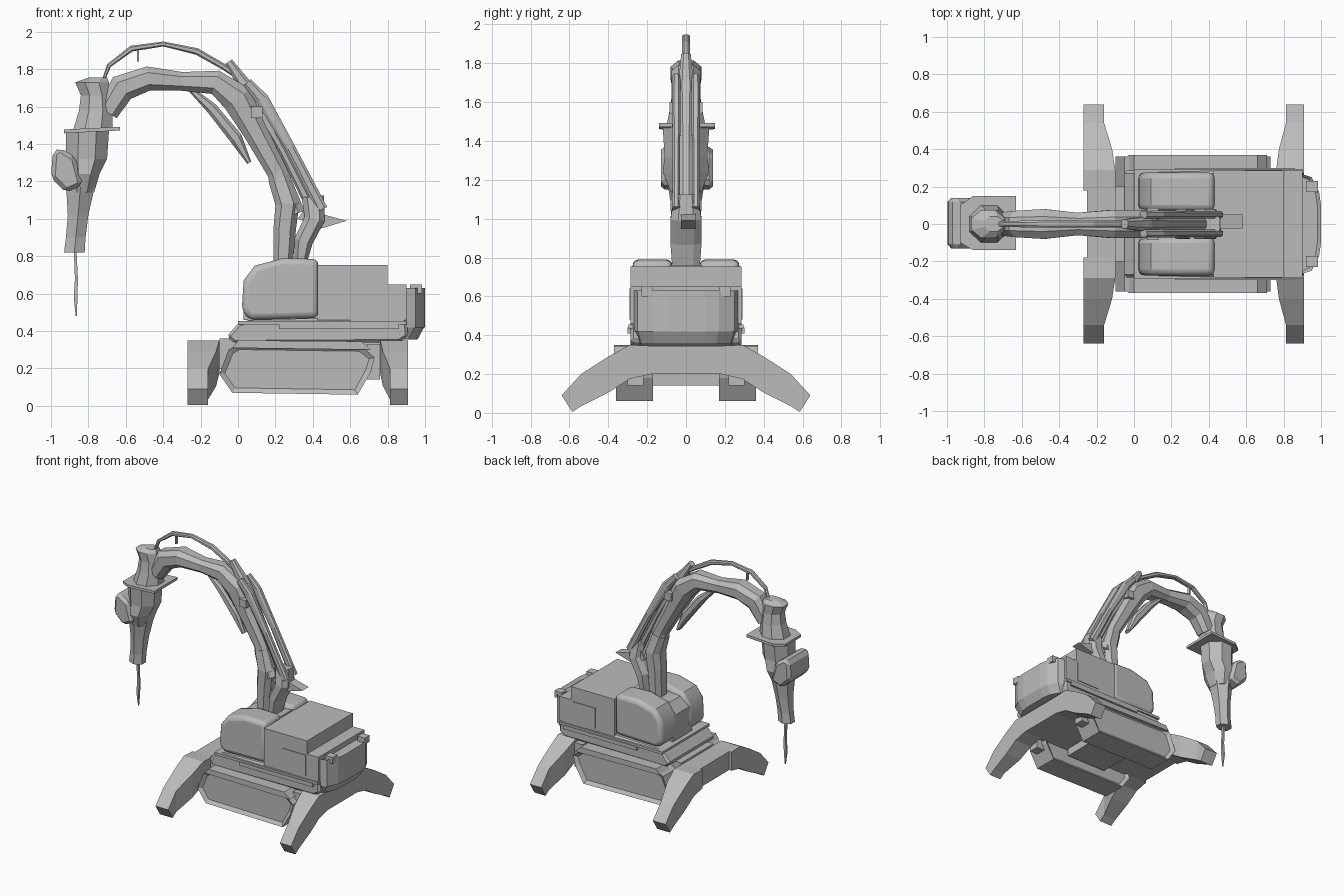
import bpy, bmesh, math
from mathutils import Vector

cube = bpy.data.objects.get("Cube")
if cube:
    bpy.data.objects.remove(cube)

grey = bpy.data.materials.new("machine_grey")
grey.use_nodes = True
COL = (0.5, 0.5, 0.5, 1)
grey.diffuse_color = COL
next(n for n in grey.node_tree.nodes if n.type == 'BSDF_PRINCIPLED').inputs["Base Color"].default_value = COL


def loft(name, rings, bevel=0, inset=0, smooth=False):
    """Skin a list of equal-length rings and cap both ends."""
    bm = bmesh.new()
    vs = [[bm.verts.new(p) for p in r] for r in rings]
    n = len(rings[0])
    for a, b in zip(vs, vs[1:]):
        for i in range(n):
            bm.faces.new((a[i], a[(i + 1) % n], b[(i + 1) % n], b[i]))
    caps = [bm.faces.new(vs[0][::-1]), bm.faces.new(vs[-1])]
    bmesh.ops.recalc_face_normals(bm, faces=bm.faces)
    if inset:
        bmesh.ops.inset_individual(bm, faces=caps, thickness=inset, depth=-0.02)
    me = bpy.data.meshes.new(name)
    bm.to_mesh(me)
    bm.free()
    ob = bpy.data.objects.new(name, me)
    bpy.context.collection.objects.link(ob)
    me.materials.append(grey)
    if bevel:
        m = ob.modifiers.new("Bevel", 'BEVEL')
        m.width, m.segments = bevel, 3 if smooth else 1
        m.limit_method, m.angle_limit = 'ANGLE', math.radians(40)
    if smooth:
        bpy.ops.object.select_all(action='DESELECT')
        ob.select_set(True)
        bpy.context.view_layer.objects.active = ob
        bpy.ops.object.shade_smooth_by_angle(angle=math.radians(35))
    return ob


def side_prism(name, prof, y0, y1, **kw):
    """Extrude an x-z profile between two y values."""
    return loft(name, [[(x, y, z) for x, z in prof] for y in (y0, y1)], **kw)


def plan_prism(name, prof, z0, z1, **kw):
    """Extrude an x-y outline between two heights."""
    return loft(name, [[(x, y, z) for x, y in prof] for z in (z0, z1)], **kw)


def box(name, x0, x1, y0, y1, z0, z1, **kw):
    return plan_prism(name, [(x0, y0), (x1, y0), (x1, y1), (x0, y1)], z0, z1, **kw)


def sweep(name, path, y=0.0, chamfer=0.5):
    """Chamfered bar along (x, z, half_thickness, half_width) points."""
    rings = []
    for i, (x, z, t, w) in enumerate(path):
        a, b = path[max(i - 1, 0)], path[min(i + 1, len(path) - 1)]
        d = Vector((b[0] - a[0], b[1] - a[1])).normalized()
        c = chamfer
        sec = [(1, c), (c, 1), (-c, 1), (-1, c), (-1, -c), (-c, -1), (c, -1), (1, -c)]
        rings.append([(x - d.y * t * u, y + w * v, z + d.x * t * u) for u, v in sec])
    return loft(name, rings)


def stack(name, levels, n=8):
    """Upright faceted body from (z, x0, x1, half_width) levels."""
    rings = []
    for z, x0, x1, w in levels:
        ring = []
        for i in range(n):
            a = 2 * math.pi * (i + 0.5) / n
            ring.append(((x0 + x1) / 2 + (x1 - x0) / 2 * math.cos(a) / math.cos(math.pi / n),
                         w * math.sin(a) / math.cos(math.pi / n), z))
        rings.append(ring)
    return loft(name, rings)


# Crawler tracks with recessed side panels
track = [(-0.10, 0.17), (-0.05, 0.30), (0.0, 0.33), (0.66, 0.32), (0.73, 0.26),
         (0.71, 0.18), (0.64, 0.06), (-0.03, 0.07)]
for s, side in ((1, "left"), (-1, "right")):
    side_prism(side + "_track", track, s * 0.17, s * 0.36, inset=0.03)
    side_prism(side + "_track_guard", [(-0.03, 0.31), (0.0, 0.35), (0.66, 0.345), (0.71, 0.30)],
               s * 0.25, s * 0.37)
    box(side + "_track_lug", 0.69, 0.76, s * 0.22, s * 0.30, 0.14, 0.33)
    box(side + "_deck_catch", 0.22, 0.86, s * 0.28, s * 0.30, 0.41, 0.44)

# Undercarriage
box("undercarriage", -0.1, 0.78, -0.2, 0.2, 0.20, 0.36)
box("belly_plate", 0.15, 0.5, -0.17, 0.17, 0.14, 0.22)

# Stabiliser beams and sloping legs: (y, z_low, z_high, inner fraction)
leg = [(0.18, 0.20, 0.345, 0.0), (0.29, 0.175, 0.35, 0.0), (0.40, 0.105, 0.29, 0.1),
       (0.54, 0.035, 0.20, 0.35)]
for end, outer, inner in (("front", -0.27, -0.10), ("rear", 0.91, 0.76)):
    box(end + "_stabiliser_beam", min(outer, inner) + 0.02, max(outer, inner),
        -0.22, 0.22, 0.20, 0.345)
    for s, side in ((1, "left"), (-1, "right")):
        rings = []
        for y, z0, z1, k in leg:
            xi = inner + (outer - inner) * k
            rings.append([(outer, s * y, z0), (xi, s * y, z0), (xi, s * y, z1), (outer, s * y, z1)])
        tip = inner + (outer - inner) * 0.35
        rings.append([(outer, s * 0.585, 0.005), (tip, s * 0.585, 0.005),
                      (tip, s * 0.64, 0.09), (outer, s * 0.64, 0.09)])
        loft(f"{end}_{side}_stabiliser", rings)

# Slewing deck
side_prism("deck", [(-0.06, 0.37), (0.0, 0.44), (0.06, 0.46), (0.90, 0.48), (0.91, 0.37),
                    (0.86, 0.34), (-0.02, 0.335)], -0.285, 0.285, bevel=0.015)
box("deck_sill", 0.0, 0.9, -0.295, 0.295, 0.435, 0.455)

# Cab: two rounded pods either side of the boom foot
pod = [(0.02, 0.51), (0.03, 0.67), (0.09, 0.75), (0.24, 0.79), (0.43, 0.785), (0.43, 0.47), (0.06, 0.46)]
for s, side in ((1, "left"), (-1, "right")):
    side_prism(side + "_cab_pod", pod, s * 0.07, s * 0.275, bevel=0.04, smooth=True)
side_prism("cab_centre", [(0.03, 0.46), (0.03, 0.66), (0.10, 0.73), (0.42, 0.76), (0.42, 0.46)],
           -0.12, 0.12)

# Engine housing, rear step and counterweight
box("engine_housing", 0.425, 0.80, -0.285, 0.285, 0.46, 0.753)
box("engine_step", 0.79, 0.90, -0.285, 0.285, 0.46, 0.65)
for s, side in ((1, "left"), (-1, "right")):
    box(side + "_housing_door", 0.59, 0.79, s * 0.28, s * 0.29, 0.48, 0.64)
rear = [(0.86, -0.28), (0.95, -0.25), (0.99, -0.17), (1.0, -0.10),
        (1.0, 0.10), (0.99, 0.17), (0.95, 0.25), (0.86, 0.28)]
plan_prism("counterweight", rear, 0.42, 0.63, inset=0.02)
loft("counterweight_skirt", [[(x - 0.04, y * 0.92, 0.355) for x, y in rear],
                             [(x, y, 0.43) for x, y in rear]])
for s, side in ((1, "left"), (-1, "right")):
    box(side + "_counterweight_lip", 0.92, 0.985, s * 0.17, s * 0.23, 0.60, 0.65)

# Boom, arched over to the hammer
sweep("boom_foot", [(0.24, 0.72, 0.05, 0.07), (0.25, 0.95, 0.06, 0.075), (0.265, 1.08, 0.065, 0.08),
                    (0.22, 1.22, 0.06, 0.06)])
sweep("boom", [(0.29, 1.02, 0.07, 0.065), (0.21, 1.25, 0.055, 0.055), (0.09, 1.47, 0.065, 0.065),
               (0.0, 1.64, 0.085, 0.075), (-0.12, 1.73, 0.065, 0.075), (-0.30, 1.735, 0.05, 0.06),
               (-0.48, 1.75, 0.065, 0.08), (-0.62, 1.70, 0.075, 0.07), (-0.70, 1.57, 0.06, 0.06)])
sweep("boom_rear_leg", [(0.33, 0.74, 0.03, 0.07), (0.35, 0.88, 0.05, 0.08), (0.41, 1.0, 0.055, 0.08),
                        (0.40, 1.12, 0.06, 0.06)])
for s, side in ((1, "left"), (-1, "right")):
    sweep(side + "_lift_ram", [(0.45, 1.05, 0.03, 0.02), (0.28, 1.38, 0.026, 0.02),
                               (0.13, 1.64, 0.035, 0.022), (0.05, 1.73, 0.025, 0.02)], y=s * 0.05)
sweep("boom_spine", [(0.37, 1.1, 0.025, 0.03), (0.24, 1.36, 0.02, 0.03), (0.06, 1.68, 0.04, 0.04),
                     (-0.05, 1.84, 0.022, 0.025)])
sweep("stick_ram", [(0.06, 1.30, 0.012, 0.03), (-0.01, 1.43, 0.035, 0.035),
                    (-0.14, 1.59, 0.03, 0.035), (-0.25, 1.69, 0.015, 0.025)])
box("boom_cross_pin", 0.07, 0.13, -0.085, 0.085, 1.54, 1.60)
side_prism("rear_bracket", [(0.32, 1.0), (0.36, 1.06), (0.47, 1.02), (0.58, 0.99), (0.45, 0.95)],
           -0.025, 0.05)

# Looping hose with a hanging end
sweep("hose", [(-0.735, 1.70, 0.006, 0.012), (-0.69, 1.82, 0.012, 0.016), (-0.57, 1.91, 0.016, 0.018),
               (-0.40, 1.935, 0.013, 0.02), (-0.22, 1.895, 0.018, 0.02), (-0.08, 1.815, 0.016, 0.02),
               (0.06, 1.72, 0.015, 0.02)])
box("hose_clip", -0.54, -0.53, -0.012, 0.012, 1.84, 1.92)

# Hammer head: yoke, flange, lumpy body, nose and chisel
stack("hammer_yoke", [(1.48, -0.88, -0.67, 0.10), (1.58, -0.85, -0.67, 0.08), (1.66, -0.84, -0.68, 0.07),
                      (1.73, -0.87, -0.69, 0.075), (1.755, -0.80, -0.70, 0.04)])
loft("flange", [[(x, y, z + (x + 0.78) * 0.05) for x, y in
                 ((-0.93, -0.10), (-0.86, -0.14), (-0.63, -0.14), (-0.63, 0.15), (-0.86, 0.15), (-0.93, 0.10))]
                for z in (1.465, 1.485)])
stack("hammer_body", [(1.14, -0.90, -0.77, 0.08), (1.24, -0.90, -0.74, 0.12), (1.32, -0.92, -0.70, 0.11),
                      (1.47, -0.92, -0.69, 0.12)])
side_prism("hammer_side_valve", [(-1.0, 1.22), (-0.99, 1.36), (-0.95, 1.38), (-0.87, 1.33), (-0.83, 1.18),
                                 (-0.92, 1.14)], -0.13, 0.14, bevel=0.03)
stack("hammer_nose", [(0.82, -0.93, -0.82, 0.045), (0.90, -0.92, -0.815, 0.045), (1.02, -0.91, -0.80, 0.06),
                      (1.20, -0.92, -0.76, 0.085)], n=6)
stack("chisel", [(0.48, -0.868, -0.862, 0.003), (0.58, -0.878, -0.858, 0.01), (0.68, -0.872, -0.856, 0.008),
                 (0.84, -0.878, -0.864, 0.012)], n=4)
